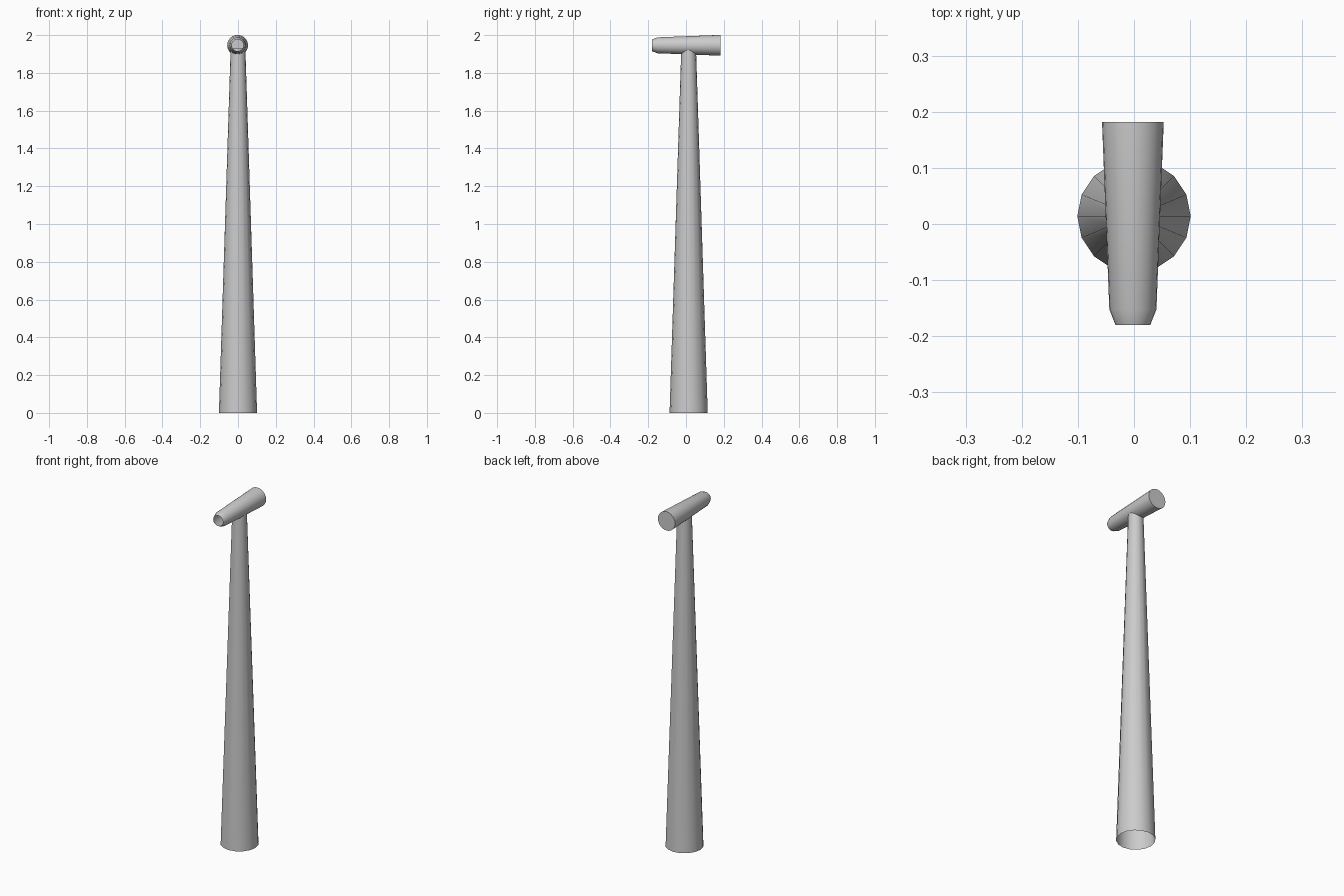
import bpy, bmesh, math
from mathutils import Matrix

if "Cube" in bpy.data.objects:
    bpy.data.objects.remove(bpy.data.objects["Cube"])


def lathe(name, rings, sides, matrix, cap_end=False):
    """Open tube through (radius, height) rings, optionally closed at the end."""
    bm = bmesh.new()
    loops = []
    for r, h in rings:
        loops.append([bm.verts.new((r * math.cos(2 * math.pi * i / sides),
                                    r * math.sin(2 * math.pi * i / sides), h))
                      for i in range(sides)])
    for a, b in zip(loops, loops[1:]):
        for i in range(sides):
            j = (i + 1) % sides
            bm.faces.new((a[i], a[j], b[j], b[i]))
    if cap_end:
        bm.faces.new(loops[-1])
    bm.transform(matrix)
    mesh = bpy.data.meshes.new(name)
    bm.to_mesh(mesh)
    bm.free()
    obj = bpy.data.objects.new(name, mesh)
    bpy.context.collection.objects.link(obj)
    bpy.ops.object.select_all(action='DESELECT')
    obj.select_set(True)
    bpy.context.view_layer.objects.active = obj
    bpy.ops.object.shade_smooth_by_angle(angle=math.radians(30))
    return obj


# Tapered tower, open at the ground, its top tucked inside the housing
lathe("tower", [(0.101, 0.0), (0.039, 1.93)], 16,
      Matrix.Translation((0, 0.014, 0)))

# Horizontal housing: open chamfered nose at the front, flat cap at the back
lathe("turbine_housing", [(0.031, -0.18), (0.042, -0.152), (0.055, 0.182)], 24,
      Matrix.Translation((-0.002, 0, 1.946)) @ Matrix.Rotation(-math.pi / 2, 4, 'X'),
      cap_end=True)
